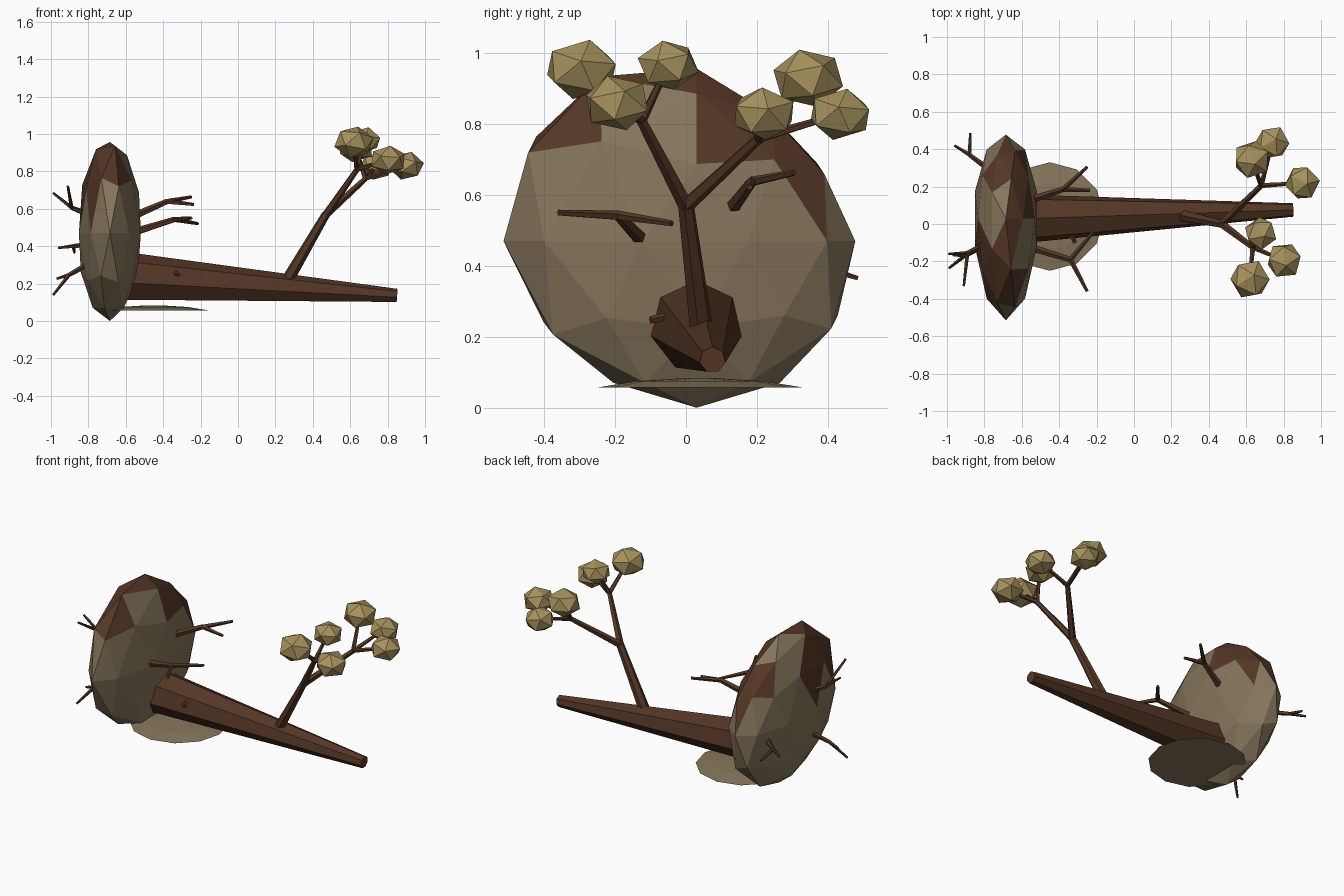
import bpy, bmesh, random
from mathutils import Vector, Matrix

random.seed(4)
if "Cube" in bpy.data.objects:
    bpy.data.objects.remove(bpy.data.objects["Cube"])


def material(name, rgb):
    m = bpy.data.materials.new(name)
    m.use_nodes = True
    m.diffuse_color = (*rgb, 1)
    m.node_tree.nodes["Principled BSDF"].inputs["Base Color"].default_value = (*rgb, 1)
    return m


bark = material("brown bark", (0.090, 0.038, 0.019))
soil = material("dry soil", (0.235, 0.180, 0.105))
leaf = material("olive leaves", (0.39, 0.29, 0.11))


def finish(name, bm, *mats):
    mesh = bpy.data.meshes.new(name)
    bm.to_mesh(mesh)
    bm.free()
    for m in mats:
        mesh.materials.append(m)
    ob = bpy.data.objects.new(name, mesh)
    bpy.context.collection.objects.link(ob)
    return ob


def limb(bm, a, b, r1, r2, sides=5):
    """Tapered stick from a to b."""
    a, b = Vector(a), Vector(b)
    d = b - a
    mat = Matrix.Translation((a + b) / 2) @ d.to_track_quat('Z', 'Y').to_matrix().to_4x4()
    bmesh.ops.create_cone(bm, cap_ends=True, segments=sides, radius1=r1, radius2=r2,
                          depth=d.length, matrix=mat)


# Fallen trunk with a short broken stub
bm = bmesh.new()
limb(bm, (-0.66, 0.026, 0.238), (0.85, 0.075, 0.135), 0.138, 0.037, 7)
finish("trunk", bm, bark)
bm = bmesh.new()
limb(bm, (-0.35, -0.02, 0.262), (-0.315, -0.10, 0.247), 0.015, 0.011)
finish("trunk_stub", bm, bark)

# Upright branch that forks twice
fork = (0.47, 0.0, 0.57)
bm = bmesh.new()
limb(bm, (0.26, 0.045, 0.21), fork, 0.034, 0.023, 6)
finish("branch", bm, bark)

forks = {
    "left": ((0.68, 0.205, 0.76), [(0.90, 0.22, 0.83, 0.090), (0.63, 0.345, 0.93, 0.098),
                                   (0.74, 0.435, 0.828, 0.088)]),
    "right": ((0.635, -0.125, 0.81), [(0.677, -0.05, 0.967, 0.084), (0.803, -0.195, 0.86, 0.093),
                                      (0.62, -0.295, 0.955, 0.102)]),
}
for side, (tip, clumps) in forks.items():
    bm = bmesh.new()
    limb(bm, fork, tip, 0.022, 0.015)
    for x, y, z, r in clumps:
        limb(bm, tip, (x, y, z), 0.014, 0.009)
    finish("fork_" + side, bm, bark)
    # Leaf clumps on the twig ends
    for i, (x, y, z, r) in enumerate(clumps):
        bm = bmesh.new()
        bmesh.ops.create_icosphere(bm, subdivisions=1, radius=1)
        turn = Matrix.Rotation(random.uniform(0, 6), 4, 'Z') @ Matrix.Rotation(0.3, 4, 'X')
        size = Matrix.Diagonal((r * 1.07, r * 1.07, r * 0.86, 1))
        bmesh.ops.transform(bm, verts=bm.verts, matrix=Matrix.Translation((x, y, z)) @ size @ turn)
        finish(f"leaf_clump_{side}_{i + 1}", bm, leaf)


# Torn-up root plate: lopsided flattened ball with bark patches near the top
def is_bark(c):
    if c.x > 0:
        gap = -0.4 < c.y < -0.05 and c.x > 0.3
        return c.x < 0.75 and c.z > (0.28 if c.y > 0 else 0.5) and not gap
    return c.z > 0.28 and (c.y < -0.1 or 0.35 < c.y < 0.65)


bm = bmesh.new()
bmesh.ops.create_icosphere(bm, subdivisions=2, radius=1)
for f in bm.faces:
    f.material_index = int(is_bark(f.calc_center_median()))
for v in bm.verts:
    swell = max(0, -0.8 * v.co.y + 0.6 * v.co.z)
    dent = max(0, 0.6 * v.co.y + 0.8 * v.co.z)
    k = 0.47 * (1 + 0.2 * swell - 0.13 * dent ** 2)
    v.co = Vector((-0.685 + 0.174 * v.co.x, 0.03 + k * v.co.y, 0.47 + k * v.co.z))
finish("root_plate", bm, soil, bark)

# Forked roots: start, knee and two tips
roots = {
    "upper_inner_root": [(-0.58, 0.12, 0.55), (-0.38, 0.185, 0.638),
                         (-0.25, 0.305, 0.663), (-0.235, 0.18, 0.622)],
    "middle_inner_root": [(-0.57, -0.12, 0.47), (-0.34, -0.19, 0.542),
                          (-0.25, -0.36, 0.55), (-0.215, -0.04, 0.52)],
    "upper_outer_root": [(-0.80, -0.11, 0.57), (-0.89, -0.155, 0.605),
                         (-0.99, -0.16, 0.685), (-0.91, -0.33, 0.72)],
    "middle_outer_root": [(-0.76, 0.28, 0.41), (-0.88, 0.37, 0.40),
                          (-0.96, 0.42, 0.39), (-0.875, 0.485, 0.365)],
    "lower_outer_root": [(-0.79, -0.11, 0.31), (-0.905, -0.17, 0.245),
                         (-0.988, -0.235, 0.14), (-0.97, -0.165, 0.225)],
}
for name, (start, knee, *tips) in roots.items():
    bm = bmesh.new()
    thick = 0.022 if "inner" in name else 0.017
    limb(bm, start, knee, thick, thick * 0.7)
    for tip in tips:
        limb(bm, knee, tip, thick * 0.65, thick * 0.4)
    finish(name, bm, bark)

# Low mound of soil under the trunk
bm = bmesh.new()
for r1, r2, z, h in ((0.29, 0.18, 0.057, 0.018), (0.18, 0.03, 0.075, 0.009)):
    bmesh.ops.create_cone(bm, cap_ends=True, segments=12, radius1=r1, radius2=r2, depth=h,
                          matrix=Matrix.Translation((-0.45, 0.04, z + h / 2)))
finish("soil_mound", bm, soil)
